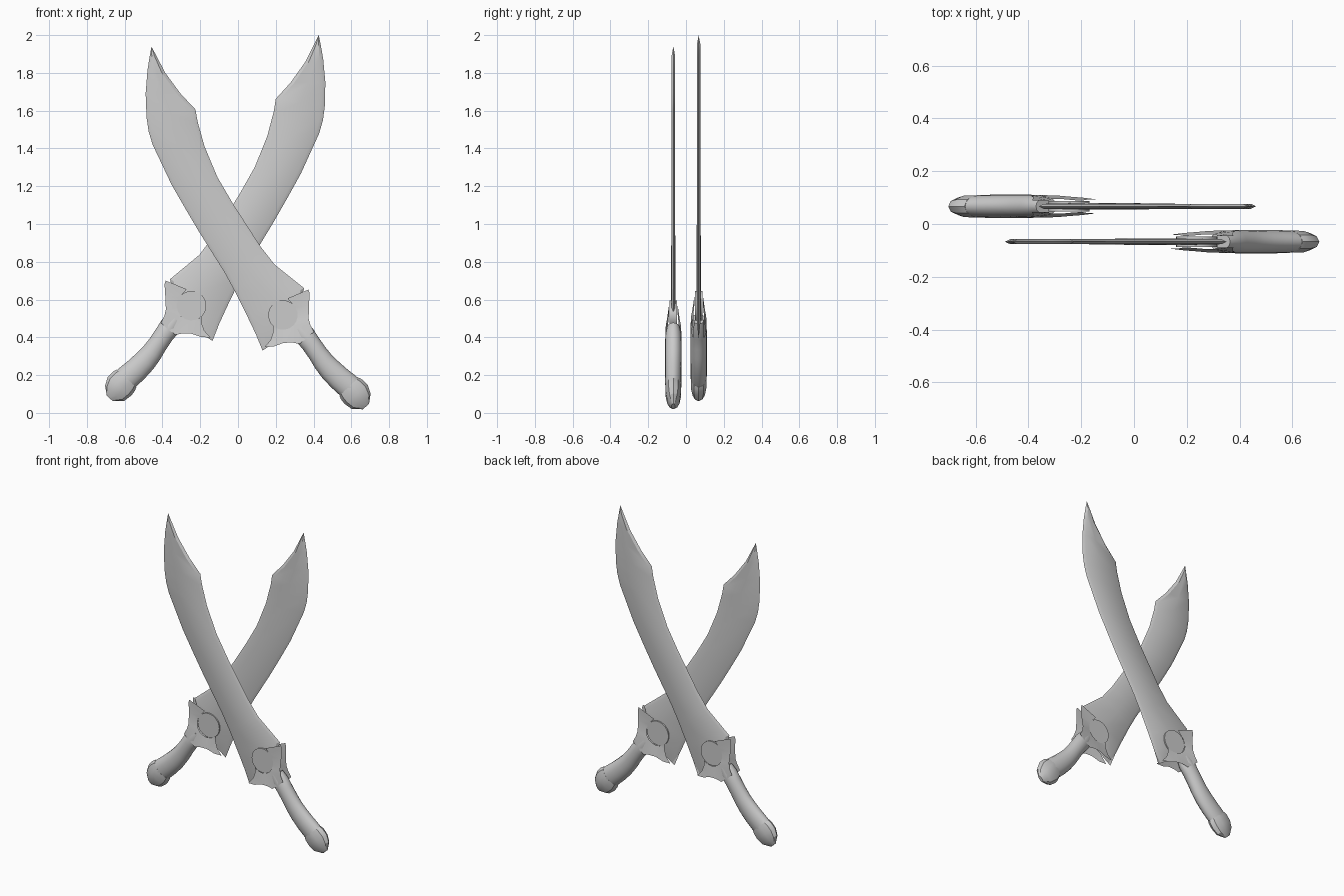
import bpy, bmesh, math
from mathutils import Matrix, Vector

if "Cube" in bpy.data.objects:
    bpy.data.objects.remove(bpy.data.objects["Cube"])

Y_OFF = 0.067
FRONT = Matrix.Translation((0, -Y_OFF, 0))
# the rear sword is the front one mirrored, tilted a little and raised
BACK = (Matrix.Translation((0, Y_OFF, 0.053)) @ Matrix.Rotation(-0.0156, 4, 'Y')
        @ Matrix.Diagonal((-1, 1, 1, 1)))


def finish(bm, name, angle=35, mirror=False):
    """Close the half shell across y=0, then make the front and back copies."""
    if mirror:
        d = bmesh.ops.duplicate(bm, geom=bm.verts[:] + bm.edges[:] + bm.faces[:])
        for v in d["geom"]:
            if isinstance(v, bmesh.types.BMVert):
                v.co.y *= -1
    bmesh.ops.remove_doubles(bm, verts=bm.verts[:], dist=1e-5)
    for label, mat in (("front", FRONT), ("back", BACK)):
        c = bm.copy()
        bmesh.ops.transform(c, matrix=mat, verts=c.verts[:])
        bmesh.ops.recalc_face_normals(c, faces=c.faces[:])
        me = bpy.data.meshes.new(f"{label}_{name}")
        c.to_mesh(me)
        c.free()
        ob = bpy.data.objects.new(f"{label}_{name}", me)
        bpy.context.collection.objects.link(ob)
        bpy.ops.object.select_all(action='DESELECT')
        ob.select_set(True)
        bpy.context.view_layer.objects.active = ob
        bpy.ops.object.shade_smooth_by_angle(angle=math.radians(angle))
    bm.free()


def skin(bm, rows, closed=False):
    n = len(rows[0])
    for a, b in zip(rows, rows[1:]):
        for i in range(n if closed else n - 1):
            j = (i + 1) % n
            bm.faces.new((a[i], a[j], b[j], b[i]))


# blade: paired cutting-edge and spine points from tip to heel
edge = [(-.458, 1.94), (-.467, 1.89), (-.479, 1.817), (-.489, 1.69), (-.484, 1.563),
        (-.473, 1.49), (-.452, 1.42), (-.352, 1.209), (-.278, 1.08), (-.204, .955),
        (-.071, .743), (-.019, .648), (.05, .51), (.093, .42), (.13, .33)]
spine = [(-.458, 1.94), (-.432, 1.89), (-.385, 1.80), (-.304, 1.69), (-.225, 1.606),
         (-.214, 1.542), (-.177, 1.41), (-.108, 1.246), (-.024, 1.103), (.05, .988),
         (.119, .881), (.193, .786), (.35, .66), (.31, .52), (.25, .41)]
bm = bmesh.new()
rows = []
for k, (l, r) in enumerate(zip(edge, spine)):
    l, r = Vector((l[0], 0, l[1])), Vector((r[0], 0, r[1]))
    w = (r - l).length
    u = (r - l).normalized() * min(.02, w * .3)
    h = 0 if k in (0, len(edge) - 1) else .0095
    ridge = .003 if 9 < k < len(edge) - 1 else 0
    cols = [(l, 0), (l + u, h), ((l + r) / 2, h + ridge), (r - u, h), (r, 0)]
    rows.append([bm.verts.new((p.x, -y, p.z)) for p, y in cols])
skin(bm, rows)
bmesh.ops.remove_doubles(bm, verts=bm.verts[:], dist=1e-5)
finish(bm, "blade", 30, mirror=True)

# guard: C-shaped plate hugging the disc, thickening toward the grip
CX, CZ, R = .238, .518, .078
outline = [(.262, .606), (.373, .653), (.379, .635), (.376, .57), (.374, .50), (.383, .465),
           (.402, .43), (.365, .395), (.325, .365), (.285, .373), (.24, .37), (.19, .352),
           (.14, .348), (.172, .385), (.186, .425), (.185, .46)]
for i in range(10):
    a = math.radians(240 + i * 19)
    outline.append((CX + R * math.cos(a), CZ + R * math.sin(a)))
bm = bmesh.new()
face = bm.faces.new([bm.verts.new((x, 0, z)) for x, z in outline])


def thick(p):
    d = (p.x - CX) * .63 - (p.z - CZ) * .78
    t = max(0, min(1, (d - .03) / .13))
    return .022 + .02 * t * t * (3 - 2 * t)


for inset, k in ((.003, .65), (.009, 1.0)):
    bmesh.ops.inset_region(bm, faces=[face], thickness=inset, use_even_offset=True)
    for v in face.verts:
        v.co.y = -thick(v.co) * k
bmesh.ops.triangulate(bm, faces=[face])
finish(bm, "guard", 50, mirror=True)

# round disc set into the guard, through the blade
bm = bmesh.new()
bmesh.ops.create_cone(bm, cap_ends=True, segments=32, radius1=R, radius2=R, depth=.04,
                      matrix=Matrix.Translation((CX, 0, CZ)) @ Matrix.Rotation(math.pi / 2, 4, 'X'))
finish(bm, "disc")


def tube(name, stations, sides=16, angle=40):
    """Loft of ellipses: (x, z, half width in xz, half depth in y)."""
    bm = bmesh.new()
    pts = [Vector((s[0], 0, s[1])) for s in stations]
    rows = []
    for i, (x, z, w, d) in enumerate(stations):
        t = (pts[min(i + 1, len(pts) - 1)] - pts[max(i - 1, 0)]).normalized()
        side = Vector((-t.z, 0, t.x))
        ring = []
        for k in range(sides):
            a = 2 * math.pi * k / sides
            ring.append(bm.verts.new(pts[i] + side * w * math.cos(a)
                                     + Vector((0, d * math.sin(a), 0))))
        rows.append(ring)
    skin(bm, rows, closed=True)
    bm.faces.new(rows[0])
    bm.faces.new(rows[-1])
    finish(bm, name, angle)


# curved grip
tube("grip", [(.325, .45, .048, .034), (.352, .412, .056, .042), (.385, .368, .052, .044),
              (.42, .318, .052, .044), (.452, .272, .056, .044), (.49, .228, .061, .044),
              (.535, .184, .064, .044), (.575, .15, .066, .043), (.605, .125, .066, .041)])

# faceted pommel
tube("pommel", [(.588, .139, .070, .043), (.602, .124, .077, .044), (.626, .097, .079, .042),
                (.652, .062, .065, .034), (.678, .034, .022, .010)], sides=10, angle=25)
